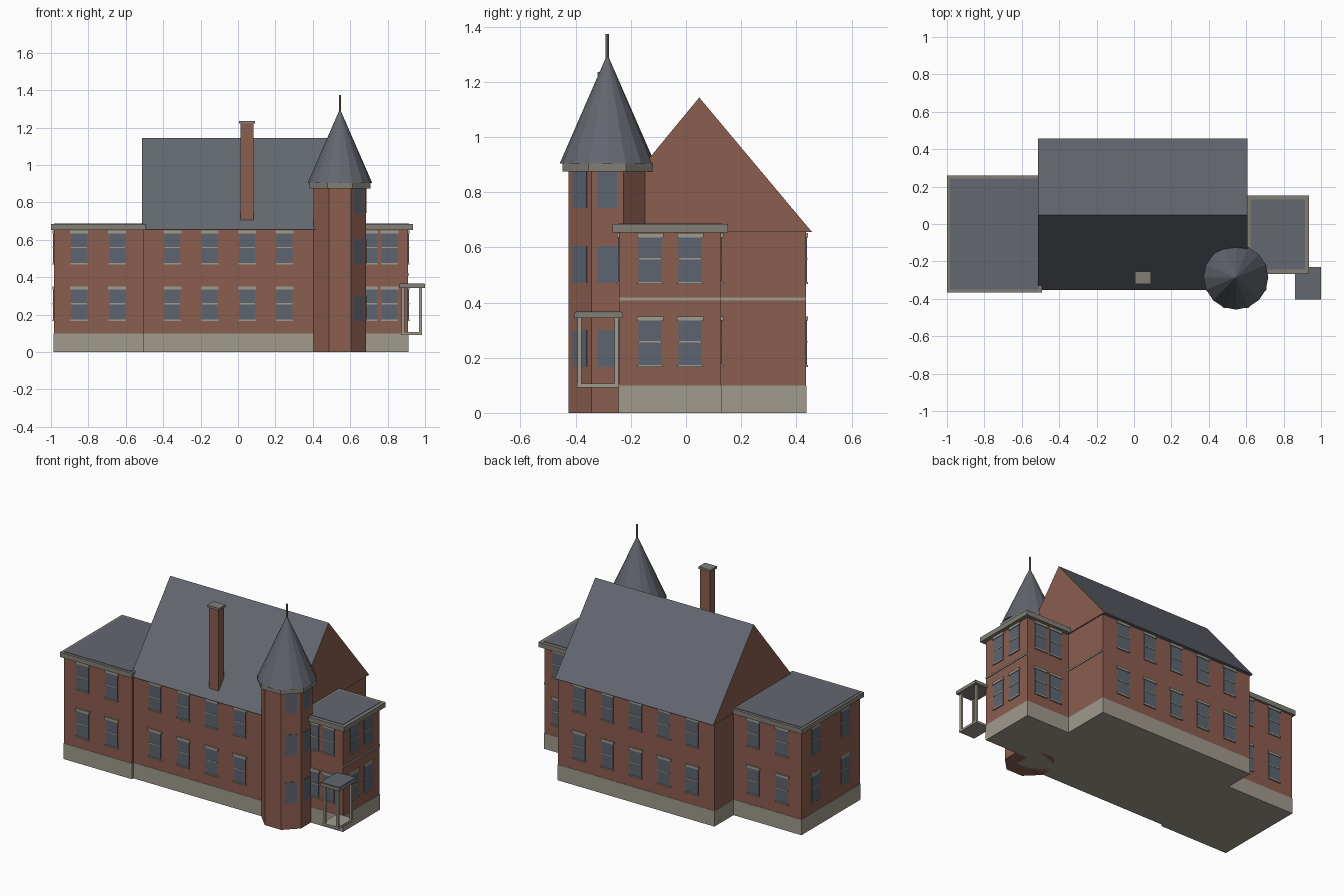
import bpy, bmesh
from math import pi, cos
from mathutils import Matrix, Vector

cube = bpy.data.objects.get("Cube")
if cube:
    bpy.data.objects.remove(cube)


def material(name, rgb):
    m = bpy.data.materials.new(name)
    m.use_nodes = True
    m.diffuse_color = (*rgb, 1)
    m.node_tree.nodes["Principled BSDF"].inputs["Base Color"].default_value = (*rgb, 1)
    return m


BRICK = material("brick", (0.26, 0.11, 0.08))
STONE = material("pale stone", (0.35, 0.325, 0.265))
TRIM = material("grey trim", (0.22, 0.21, 0.18))
SLATE = material("slate", (0.125, 0.135, 0.16))
GLASS = material("window glass", (0.11, 0.13, 0.16))


def finish(name, bm, *mats):
    bmesh.ops.recalc_face_normals(bm, faces=bm.faces)
    me = bpy.data.meshes.new(name)
    bm.to_mesh(me)
    bm.free()
    for m in mats:
        me.materials.append(m)
    ob = bpy.data.objects.new(name, me)
    bpy.context.scene.collection.objects.link(ob)
    return ob


def add_box(bm, lo, hi, frame=Matrix()):
    lo, hi = Vector(lo), Vector(hi)
    size = Matrix.Diagonal((*(hi - lo), 1))
    bmesh.ops.create_cube(bm, size=1, matrix=frame @ Matrix.Translation((lo + hi) / 2) @ size)


def box(name, x, y, z, mat):
    bm = bmesh.new()
    add_box(bm, (x[0], y[0], z[0]), (x[1], y[1], z[1]))
    return finish(name, bm, mat)


def cone(name, sides, r1, r2, z, mat, centre, turn=0):
    bm = bmesh.new()
    place = Matrix.Translation((*centre, (z[0] + z[1]) / 2)) @ Matrix.Rotation(turn, 4, "Z")
    bmesh.ops.create_cone(bm, cap_ends=True, segments=sides, radius1=r1, radius2=r2,
                          depth=z[1] - z[0], matrix=place)
    return finish(name, bm, mat)


# Brick blocks on a stone base
EAVE, BASE = 0.655, 0.1
MAIN = ((-0.505, 0.6), (-0.335, 0.435))
LEFT = ((-0.985, -0.505), (-0.35, 0.243))
RIGHT = ((0.59, 0.91), (-0.242, 0.127))
for name, (x, y) in (("main", MAIN), ("left_wing", LEFT), ("right_wing", RIGHT)):
    box(name + "_walls", x, y, (BASE, EAVE), BRICK)
    g = 0.002
    box(name + "_base", (x[0] - g, x[1] + g), (y[0] - g, y[1] + g), (0, BASE), STONE)

# Flat wing roofs: overhanging cornice with an inset slate panel
for name, x, y, b in (("left_wing", (-1, -0.493), (-0.367, 0.258), 0.016),
                      ("right_wing", (0.6, 0.936), (-0.266, 0.153), 0.022)):
    box(name + "_cornice", x, y, (EAVE - 0.002, 0.684), TRIM)
    box(name + "_roof_panel", (x[0] + b, x[1] - b), (y[0] + b, y[1] - b), (0.684, 0.687), SLATE)

# Main gable roof: slate slopes, brick gable ends
bm = bmesh.new()
profile = [(-0.354, EAVE), (0.457, EAVE), (0.048, 1.143)]
face = bm.faces.new([bm.verts.new((-0.512, y, z)) for y, z in profile])
ext = bmesh.ops.extrude_face_region(bm, geom=[face])
bmesh.ops.translate(bm, vec=(1.119, 0, 0),
                    verts=[v for v in ext["geom"] if isinstance(v, bmesh.types.BMVert)])
bm.normal_update()
for f in bm.faces:
    f.material_index = int(abs(f.normal.x) > 0.9)
finish("gable_roof", bm, SLATE, BRICK)

# Chimney
box("chimney", (0.014, 0.083), (-0.313, -0.262), (0.66, 1.222), BRICK)
box("chimney_cap", (0.006, 0.09), (-0.32, -0.255), (1.222, 1.236), TRIM)

# Octagonal corner tower
TOWER, APOTHEM = (0.545, -0.285), 0.14
k = 1 / cos(pi / 8)
cone("tower_walls", 8, APOTHEM * k, APOTHEM * k, (0, 0.88), BRICK, TOWER, pi / 8)
cone("tower_cornice", 8, 0.163 * k, 0.163 * k, (0.875, 0.903), TRIM, TOWER, pi / 8)
cone("tower_spire", 16, 0.173, 0, (0.903, 1.3), SLATE, TOWER)
cone("tower_finial", 8, 0.006, 0.006, (1.28, 1.373), TRIM, TOWER)

# Windows, each in a local frame whose -y axis points out of the wall
glass, frames = bmesh.new(), bmesh.new()


def window(x, y, turn, sill):
    f = Matrix.Translation((x, y, sill)) @ Matrix.Rotation(turn, 4, "Z")
    add_box(glass, (-0.042, -0.004, 0), (0.042, 0.004, 0.18), f)
    add_box(frames, (-0.048, -0.008, 0.168), (0.048, 0.004, 0.184), f)
    add_box(frames, (-0.046, -0.008, 0), (0.046, 0.004, 0.008), f)
    add_box(frames, (-0.042, -0.006, 0.089), (0.042, 0.004, 0.095), f)


wing_x, right_x = (-0.85, -0.646), (0.70, 0.81)
main_x = [-0.351 + 0.2 * i for i in range(5)]
for sill in (0.166, 0.467):
    for xs, block in ((wing_x, LEFT), (right_x, RIGHT)):
        for x in xs:
            window(x, block[1][0], 0, sill)
            window(x, block[1][1], pi, sill)
    for x in main_x[:4]:
        window(x, MAIN[1][0], 0, sill)
    for x in main_x:
        window(x, MAIN[1][1], pi, sill)
    for y in (-0.13, 0.015):
        window(RIGHT[0][1], y, pi / 2, sill)
    for y in (-0.2, 0.1):
        window(LEFT[0][0], y, -pi / 2, sill)

# Plain tower panes on two faces
for turn in (pi / 4, pi / 2):
    for low in (0.167, 0.471, 0.742):
        f = Matrix.Translation((*TOWER, low)) @ Matrix.Rotation(turn, 4, "Z")
        add_box(glass, (-0.035, -APOTHEM - 0.003, 0), (0.035, -APOTHEM + 0.004, 0.133), f)
finish("window_glass", glass, GLASS)
finish("window_frames", frames, STONE)

# Stone belt course on the right-hand walls
for name, (x, y) in (("main", MAIN), ("right_wing", RIGHT)):
    start = RIGHT[1][1] if name == "main" else y[0]
    box(name + "_belt", (x[1] - 0.004, x[1] + 0.005), (start, y[1]), (0.408, 0.419), STONE)

# Small open porch at the right front corner
box("porch_floor", (0.872, 0.985), (-0.395, -0.242), (0.092, 0.106), STONE)
box("porch_cornice", (0.862, 1.0), (-0.404, -0.23), (0.343, 0.364), TRIM)
box("porch_roof_panel", (0.866, 0.996), (-0.4, -0.234), (0.364, 0.367), SLATE)
posts = bmesh.new()
for x in (0.882, 0.976):
    for y in (-0.386, -0.252):
        add_box(posts, (x - 0.007, y - 0.007, 0.1), (x + 0.007, y + 0.007, 0.345))
finish("porch_posts", posts, STONE)
